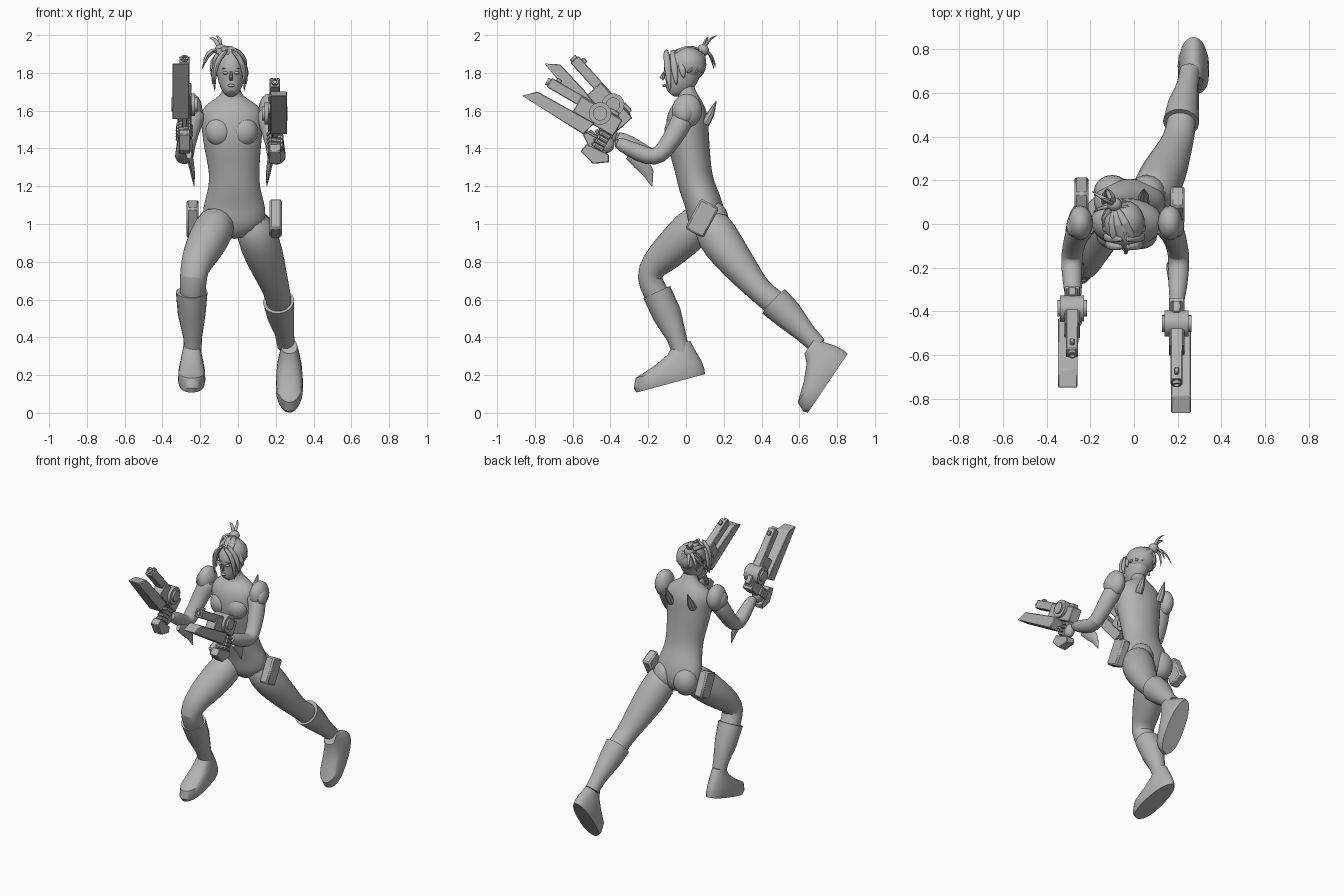
import bpy
import bmesh
from math import sin, cos, pi, radians
from mathutils import Vector, Matrix

default_cube = bpy.data.objects.get("Cube")
if default_cube:
    bpy.data.objects.remove(default_cube, do_unlink=True)

grey = bpy.data.materials.new("plain grey")
grey.use_nodes = True
grey.diffuse_color = (0.45, 0.45, 0.45, 1)
for node in grey.node_tree.nodes:
    if node.type == 'BSDF_PRINCIPLED':
        node.inputs["Base Color"].default_value = grey.diffuse_color

MIDDLE = -0.04          # centre line of the upper body
made = []


def finish(name, bm, subdivide=False, bevel=0.0):
    bmesh.ops.recalc_face_normals(bm, faces=bm.faces)
    mesh = bpy.data.meshes.new(name)
    bm.to_mesh(mesh)
    bm.free()
    mesh.materials.append(grey)
    obj = bpy.data.objects.new(name, mesh)
    bpy.context.collection.objects.link(obj)
    if subdivide:
        obj.modifiers.new("Subdivision", 'SUBSURF').levels = 1
        obj.modifiers["Subdivision"].render_levels = 1
    if bevel:
        obj.modifiers.new("Bevel", 'BEVEL').width = bevel
    made.append(obj)
    return obj


def skin(name, loops, subdivide=False):
    """Bridge closed loops of points and cap both ends."""
    bm = bmesh.new()
    rows = [[bm.verts.new(p) for p in loop] for loop in loops]
    count = len(rows[0])
    for low, high in zip(rows, rows[1:]):
        for i in range(count):
            j = (i + 1) % count
            bm.faces.new((low[i], low[j], high[j], high[i]))
    bm.faces.new(rows[0])
    bm.faces.new(rows[-1])
    return finish(name, bm, subdivide)


def oval(centre, side, other, sides):
    turns = [2 * pi * i / sides for i in range(sides)]
    return [centre + side * cos(t) + other * sin(t) for t in turns]


def tube(name, rings, sides=14, subdivide=True):
    """Loft along rings of x, y, z, half width, half depth."""
    points = [Vector(r[:3]) for r in rings]
    loops = []
    for i, ring in enumerate(rings):
        along = points[min(i + 1, len(points) - 1)] - points[max(i - 1, 0)]
        along.normalize()
        side = Vector((1, 0, 0))
        side = (side - along * side.dot(along)).normalized()
        other = along.cross(side)
        loops.append(oval(points[i], side * ring[3], other * ring[-1], sides))
    return skin(name, loops, subdivide)


def ball(name, centre, size, segments=16):
    bm = bmesh.new()
    place = Matrix.Translation(centre) @ Matrix.Diagonal((*size, 1))
    bmesh.ops.create_uvsphere(bm, u_segments=segments, v_segments=10, radius=1, matrix=place)
    return finish(name, bm)


def prism(name, profile, half, frame, shift=0.0, bevel=0.004):
    """Extrude a forward/up profile sideways inside a frame."""
    origin, side, forward, up = frame
    bm = bmesh.new()
    ends = []
    for s in (shift - half, shift + half):
        ends.append([bm.verts.new(origin + side * s + forward * f + up * u) for f, u in profile])
    bm.faces.new(ends[0])
    bm.faces.new(ends[1])
    for i in range(len(profile)):
        j = (i + 1) % len(profile)
        bm.faces.new((ends[0][i], ends[0][j], ends[1][j], ends[1][i]))
    return finish(name, bm, bevel=bevel)


def block(f0, f1, u0, u1):
    return [(f0, u0), (f1, u0), (f1, u1), (f0, u1)]


def pitched(origin, side, degrees):
    """Frame whose forward axis points to the front, raised by an angle."""
    a = radians(degrees)
    return (Vector(origin), Vector((side, 0, 0)),
            Vector((0, -cos(a), sin(a))), Vector((0, sin(a), cos(a))))


def flip(x, side):
    return x if side > 0 else 2 * MIDDLE - x


# Torso and neck
tube("torso", [
    (-.02, .12, .92, .04, .04), (-.02, .115, .97, .14, .09), (-.02, .11, 1.04, .175, .105),
    (-.02, .09, 1.12, .16, .098), (-.02, .055, 1.2, .134, .097), (-.02, .04, 1.28, .135, .097),
    (-.025, .025, 1.36, .145, .105), (-.03, .01, 1.44, .157, .115), (-.03, .005, 1.52, .165, .115),
    (-.035, .01, 1.58, .17, .11), (-.035, .015, 1.63, .145, .085), (-.035, .015, 1.665, .08, .058),
    (-.035, .005, 1.69, .048, .047), (-.035, -.01, 1.76, .045, .045)], sides=20)

for side, word in ((1, "left"), (-1, "right")):
    # Chest, seat and shoulder-blade studs
    ball(word + "_chest", (-.033 + side * .065, -.05, 1.49), (.075, .065, .08))
    ball(word + "_seat", (-.02 + side * .08, .145, 1.02), (.085, .08, .1))
    fin_x = MIDDLE + side * .085
    tube(word + "_back_fin", [(fin_x, .1, 1.53, .025, .025), (fin_x, .13, 1.58, .024, .02),
                              (fin_x, .16, 1.65, .003, .003)], 8, False)
    # Arm with shoulder pad and forearm blade
    arm = [(.13, .0, 1.61, .06), (.17, -.02, 1.54, .062), (.192, -.08, 1.44, .052),
           (.205, -.14, 1.355, .05), (.205, -.2, 1.355, .05), (.2, -.3, 1.4, .043),
           (.195, -.38, 1.44, .032)]
    lift = 0 if side > 0 else .03
    raised = [(flip(x, side), y, z + (lift if y < -.25 else 0), r) for x, y, z, r in arm]
    tube(word + "_arm", raised)
    ball(word + "_shoulder_pad", (flip(.165, side), .005, 1.6), (.057, .08, .09))
    ball(word + "_shoulder_disc", (flip(.2, side), -.01, 1.59), (.03, .05, .055), 12)
    tube(word + "_forearm_blade", [
        (flip(.18, side), -.3, 1.37, .016, .03), (flip(.17, side), -.24, 1.33, .016, .045),
        (flip(.16, side), -.2, 1.27, .012, .03), (flip(.152, side), -.18, 1.2, .002, .003)], 8, False)

# Legs, boots, feet and thigh pouches
tube("right_leg", [
    (-.09, .1, 1.05, .09, .09), (-.13, .03, .97, .115, .115), (-.185, -.08, .865, .105, .1),
    (-.225, -.165, .785, .082, .083), (-.237, -.205, .72, .073, .07), (-.24, -.155, .63, .07, .07),
    (-.24, -.1, .52, .06, .064), (-.24, -.035, .36, .043, .043)])
tube("left_leg", [
    (.07, .11, 1.05, .09, .09), (.1, .16, .94, .112, .118), (.14, .24, .83, .107, .102),
    (.175, .32, .73, .087, .085), (.205, .39, .645, .073, .066), (.215, .45, .6, .07, .07),
    (.225, .53, .53, .062, .07), (.255, .68, .37, .043, .043)])
tube("right_boot_shaft", [
    (-.245, -.155, .64, .084, .078), (-.245, -.1, .52, .073, .077),
    (-.24, -.05, .4, .05, .053), (-.24, -.025, .32, .046, .046)], 16, False)
tube("left_boot_shaft", [
    (.215, .465, .59, .083, .088), (.225, .54, .52, .073, .08),
    (.245, .63, .425, .051, .056), (.255, .7, .355, .047, .047)], 16, False)

FOOT = [(.0, .0, .375, .072), (.025, -.005, .383, .08), (.075, .0, .36, .077), (.11, .01, .25, .067),
        (.15, .02, .165, .055), (.19, .03, .125, .046)]
for word, heel, pitch in (("right", (-.245, .1, .205), -15), ("left", (.272, .855, .312), -56)):
    origin, across, forward, up = pitched(heel, 1, pitch)
    layers = []
    for height, back, front, half in FOOT:
        loop = []
        for i in range(24):
            c, s = cos(i * pi / 12), sin(i * pi / 12)
            along = (back + front) / 2 + (front - back) / 2 * abs(c) ** .8 * (1 if c > 0 else -1)
            waist = half * (.9 + .1 * c)
            loop.append(origin + forward * along + up * height + across * waist * s)
        layers.append(loop)
    skin(word + "_foot", layers)

pouch = block(-.055, .055, -.09, .09)
prism("left_pouch", pouch, .032, pitched((.2, .085, 1.03), 1, 28), bevel=.01)
prism("right_pouch", pouch, .032, pitched((-.24, .13, 1.025), 1, -25), bevel=.01)

# Head and face
tube("head", [
    (-.037, -.085, 1.688, .022, .025), (-.037, -.07, 1.705, .045, .05),
    (-.037, -.04, 1.74, .065, .08), (-.037, -.025, 1.78, .074, .098), (-.037, -.015, 1.83, .08, .105),
    (-.037, -.01, 1.88, .073, .09), (-.037, .0, 1.915, .04, .05)], 16)
tube("nose", [(-.037, -.115, 1.805, .006, .006), (-.037, -.126, 1.775, .01, .014),
              (-.037, -.118, 1.762, .008, .006)], 8, False)
ball("lips", (-.037, -.115, 1.733, ), (.02, .01, .008), 10)
for side, word in ((1, "left"), (-1, "right")):
    ball(word + "_eye", (-.037 + side * .03, -.107, 1.8), (.015, .012, .008), 10)
    brow = -.037 + side * .03
    prism(word + "_brow", block(.0, .008, -.003, .003), .016, pitched((brow, -.108, 1.823), 1, 0), bevel=0)

# Hair: cap, swept ridges, side locks, knot and loose tails
ball("hair_cap", (-.045, .008, 1.845), (.094, .1, .092), 20)
knot = Vector((-.085, .085, 1.915))
middle = Vector((-.045, .0, 1.845))
for i in range(11):
    turn = radians(-150 + 30 * i)
    start = middle + Vector((.09 * sin(turn), -.09 * cos(turn), -.05 if abs(turn) > 1 else .045))
    halfway = (start + knot) / 2 - middle
    halfway = middle + Vector((halfway.x / .1, halfway.y / .105, halfway.z / .095)).normalized() * .1
    tube("hair_ridge", [(*start, .018, .012), (*halfway, .024, .016), (*knot, .012, .012)], 8)
for side in (1, -1):
    for drop, spread in ((1.695, .082), (1.73, .092), (1.77, .096)):
        x = -.045
        front = -.075 if drop < 1.7 else -.04 if drop < 1.75 else .0
        tube("side_lock", [
            (x + side * .005, front - .03, 1.925, .01, .015),
            (x + side * .055, front - .028, 1.885, .018, .018),
            (x + side * spread, front - .02, 1.81, .014, .022),
            (x + side * spread * .95, front - .01, drop, .003, .004)], 8)
ball("hair_knot", knot + Vector((-.005, .005, .005)), (.035, .032, .032), 12)
tails = [[(-.1, .1, 1.94), (-.09, .125, 1.98), (-.12, .165, 2.0)],
         [(-.1, .09, 1.94), (-.125, .11, 1.985), (-.155, .12, 1.985)],
         [(-.11, .1, 1.925), (-.16, .13, 1.9), (-.195, .15, 1.81)],
         [(-.1, .11, 1.92), (-.12, .145, 1.88), (-.125, .158, 1.82)],
         [(-.11, .08, 1.93), (-.17, .07, 1.91), (-.185, .05, 1.83)]]
for path in tails:
    tube("hair_tail", [(*p, r, r * .7) for p, r in zip([tuple(knot)] + path, (.014, .014, .012, .002))], 8)

# Bladed pistols with gripping hands
for side, word, centre, pitch in ((1, "left", (.195, -.455, 1.585), 30), (-1, "right", (-.283, -.386, 1.632), 48)):
    frame = pitched(centre, side, pitch)
    origin, across, forward, up = frame

    def spot(s, f, u):
        return origin + across * s + forward * f + up * u

    prism(word + "_gun_body", block(-.12, .13, -.07, .03), .036, frame)
    prism(word + "_gun_barrel", block(-.1, .315, -.02, .036), .027, frame)
    prism(word + "_gun_sight", block(.26, .29, .03, .052), .01, frame)
    prism(word + "_gun_rear_sight", block(-.09, -.03, .03, .055), .018, frame)
    prism(word + "_gun_blade", [(.0, -.06), (.02, -.14), (.405, -.125), (.345, -.065)], .045, frame, .02)
    prism(word + "_gun_guard", block(-.06, .04, -.125, -.11), .014, frame)
    prism(word + "_gun_grip", [(-.06, -.05), (-.115, -.05), (-.135, -.19), (-.075, -.19)], .022, frame)
    prism(word + "_gun_pommel", [(-.02, -.175), (-.15, -.165), (-.17, -.2), (-.1, -.25), (-.01, -.225)],
          .03, frame)
    muzzle = [oval(spot(0, f, .008), across * r, up * r, 12)
              for f, r in ((.3, .02), (.33, .02), (.33, .012), (.29, .012))]
    skin(word + "_gun_muzzle", muzzle)
    for reach, radius in ((.055, .06), (.068, .038)):
        drum = [oval(spot(s, 0, 0), forward * radius, up * radius, 14) for s in (-reach, reach)]
        skin(word + "_gun_drum", drum)
    ball(word + "_hand", spot(0, -.105, -.125), (.036, .048, .05), 12)
    for i in range(4):
        level = -.085 - i * .024
        path = [spot(.034, -.11, level), spot(.03, -.06, level), spot(-.02, -.05, level), spot(-.034, -.08, level)]
        for a, b in zip(path, path[1:]):
            axis = (b - a).normalized()
            flat = axis.cross(up).normalized()
            skin(word + "_finger", [oval(p, flat * .013, up * .012, 8) for p in (a, b)])

# Smooth shading with sharp creases kept
for obj in bpy.context.selected_objects:
    obj.select_set(False)
for obj in made:
    obj.select_set(True)
bpy.context.view_layer.objects.active = made[0]
bpy.ops.object.shade_smooth_by_angle(angle=radians(35))
